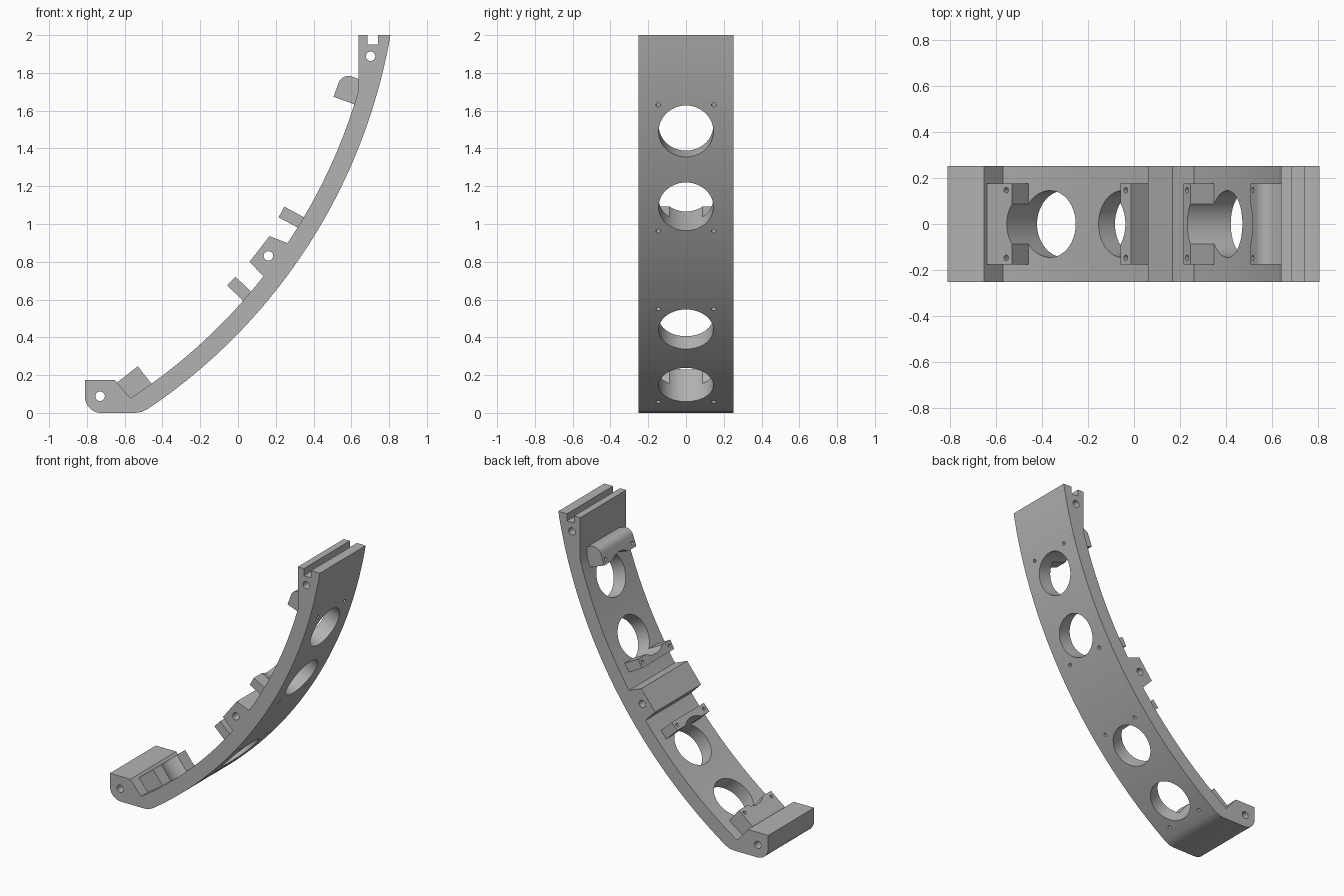
import bpy, bmesh
from math import sin, cos, radians
from mathutils import Matrix, Vector

cube = bpy.data.objects.get("Cube")
if cube:
    bpy.data.objects.remove(cube)

# Main dimensions
CX, CZ = -2.154, 2.5155
R_OUT, R_IN = 3.0055, 2.907
HALF = 0.2525
PORT_R, SCREW_R, PIN_R = 0.145, 0.012, 0.025

grey = bpy.data.materials.new("plain grey")
grey.use_nodes = True
colour = (0.45, 0.45, 0.45, 1)
grey.diffuse_color = colour
grey.node_tree.nodes["Principled BSDF"].inputs["Base Color"].default_value = colour


def arc(r, start, end, steps, cx=CX, cz=CZ):
    """Arc points; the angle is measured from straight down."""
    angles = [radians(start + (end - start) * i / steps) for i in range(steps + 1)]
    return [(cx + r * sin(a), cz - r * cos(a)) for a in angles]


def finish(name, bm):
    bmesh.ops.recalc_face_normals(bm, faces=bm.faces)
    mesh = bpy.data.meshes.new(name)
    bm.to_mesh(mesh)
    bm.free()
    mesh.materials.append(grey)
    obj = bpy.data.objects.new(name, mesh)
    bpy.context.scene.collection.objects.link(obj)
    return obj


def prism(name, outline, half):
    """Extrude an x-z outline along y."""
    bm = bmesh.new()
    face = bm.faces.new([bm.verts.new((x, -half, z)) for x, z in outline])
    new = bmesh.ops.extrude_face_region(bm, geom=[face])["geom"]
    verts = [v for v in new if isinstance(v, bmesh.types.BMVert)]
    bmesh.ops.translate(bm, verts=verts, vec=(0, 2 * half, 0))
    return finish(name, bm)


def cylinder(bm, radius, centre, axis, length, sides):
    turn = Vector(axis).to_track_quat('Z', 'Y').to_matrix().to_4x4()
    bmesh.ops.create_cone(bm, cap_ends=True, segments=sides, radius1=radius,
                          radius2=radius, depth=length,
                          matrix=Matrix.Translation(centre) @ turn)


def local(angle, t, n):
    """Point at t along the curve and n inward from the outer surface."""
    a = radians(angle)
    return (CX + R_OUT * sin(a) + t * cos(a) - n * sin(a),
            CZ - R_OUT * cos(a) + t * sin(a) + n * cos(a))


# Curved frame with foot, middle block and slotted top
outline = arc(0.085, -90, 0, 10, -0.725, 0.085)
outline += [(-0.545, 0), (-0.51, 0.005)]
outline += arc(R_OUT, 33.9, 80.12, 48)
outline += [(0.74, 2), (0.74, 1.95), (0.685, 1.95), (0.685, 2), (0.638, 2)]
outline += arc(R_IN, 73.83, 56.2, 20)
outline += [(0.167, 0.936), (0.061, 0.8)]
outline += arc(R_IN, 51.94, 33.02, 20)
outline += [(-0.653, 0.175), (-0.81, 0.175)]
parts = [prism("curved_frame", outline, HALF)]

# Mounting clips beside the ports: name, port angle, side, far edge
ports = [("foot_clip", 37.97, -1, 0.255), ("lower_clip", 46.33, 1, 0.18),
         ("upper_clip", 61.7, -1, 0.18), ("top_clip", 70.05, 1, 0.25)]
NEAR, BASE, TOP = 0.116, 0.08, 0.218
for name, angle, side, far in ports:
    if name == "top_clip":
        r = 0.055
        end = arc(r, 90, 180, 8, far - r, TOP - r)
    else:
        end = [(far, TOP)]
    shape = [(NEAR, BASE), (far, BASE)] + end + [(NEAR, TOP)]
    parts.append(prism(name, [local(angle, side * t, n) for t, n in shape], 0.177))

# Cutter for ports, screw holes and pin holes
bm = bmesh.new()
for name, angle, side, far in ports:
    a = radians(angle)
    axis = (-sin(a), 0, cos(a))
    x, z = local(angle, 0, 0.12)
    cylinder(bm, PORT_R, (x, 0, z), axis, 0.5, 64)
    x, z = local(angle, side * 0.148, 0.12)
    for y in (-0.147, 0.147):
        cylinder(bm, SCREW_R, (x, y, z), axis, 0.4, 16)
for x, z in [(-0.73, 0.088), (0.161, 0.831), (0.702, 1.888)]:
    cylinder(bm, PIN_R, (x, 0, z), (0, 1, 0), 1, 24)
cutter = finish("hole_cutter", bm)
cutter.hide_render = True

# Cut the holes and smooth the curved faces
for obj in parts:
    bpy.ops.object.select_all(action='DESELECT')
    obj.select_set(True)
    bpy.context.view_layer.objects.active = obj
    mod = obj.modifiers.new("holes", 'BOOLEAN')
    mod.operation = 'DIFFERENCE'
    mod.solver = 'EXACT'
    mod.object = cutter
    bpy.ops.object.modifier_apply(modifier=mod.name)
    bpy.ops.object.shade_smooth_by_angle(angle=radians(25))
bpy.data.objects.remove(cutter)
